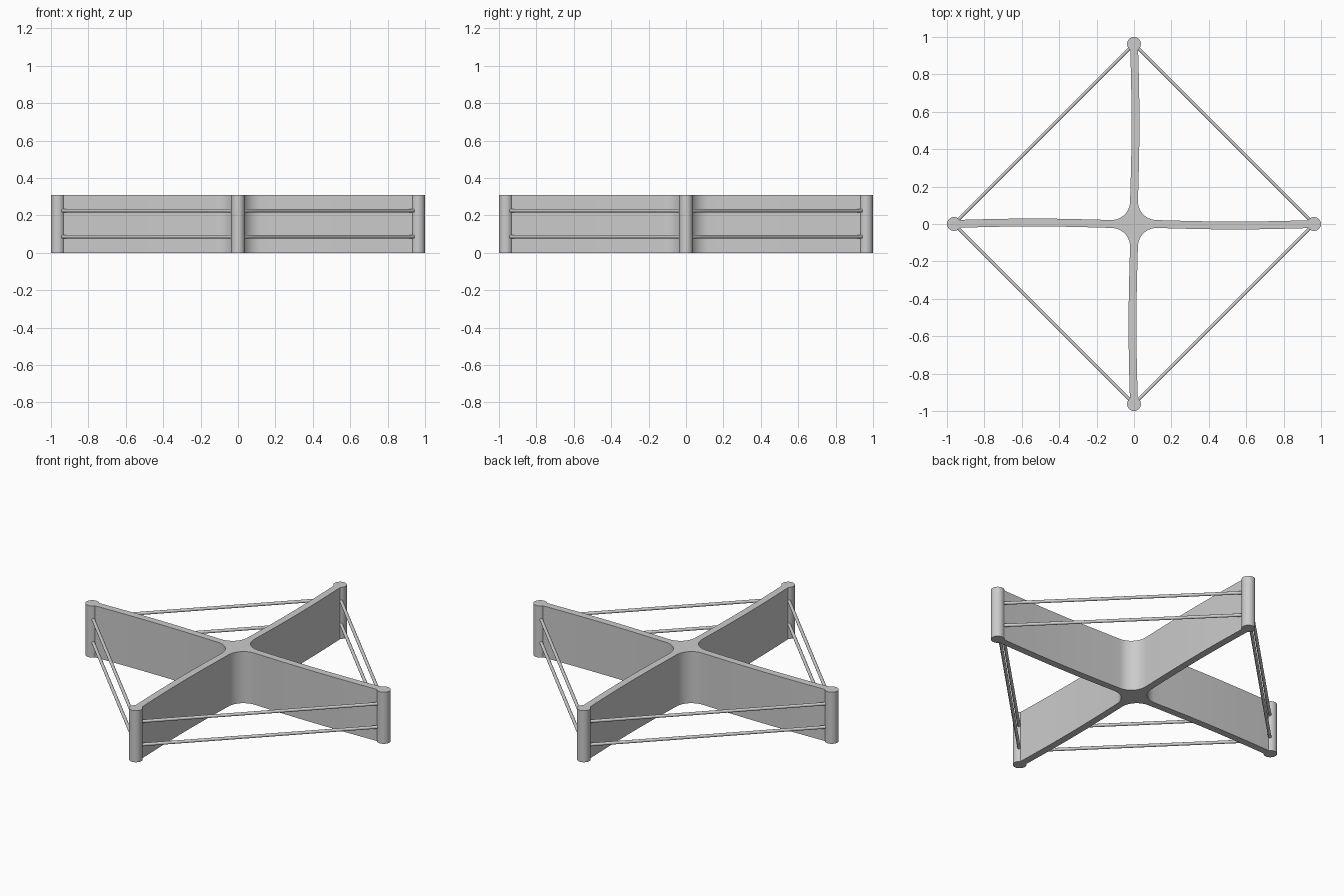
import bpy, bmesh
from math import sin, cos, pi, radians
from mathutils import Vector, Matrix

if "Cube" in bpy.data.objects:
    bpy.data.objects.remove(bpy.data.objects["Cube"])

HEIGHT = 0.308
REACH = 0.963      # centre to post axis
POST_R = 0.037
HALF = 0.021       # half thickness of an arm
FILLET = 0.1
START = HALF + FILLET
BOW = 0.008

grey = bpy.data.materials.new("plain grey")
grey.use_nodes = True
colour = (0.6, 0.6, 0.6, 1)
grey.diffuse_color = colour
grey.node_tree.nodes["Principled BSDF"].inputs["Base Color"].default_value = colour


def finish(obj):
    obj.data.materials.clear()
    obj.data.materials.append(grey)
    bpy.ops.object.select_all(action="DESELECT")
    obj.select_set(True)
    bpy.context.view_layer.objects.active = obj
    bpy.ops.object.shade_smooth_by_angle(angle=radians(35))


def cylinder(name, a, b, radius, sides):
    axis = b - a
    bpy.ops.mesh.primitive_cylinder_add(vertices=sides, radius=radius,
                                        depth=axis.length, location=(a + b) / 2)
    obj = bpy.context.object
    obj.name = name
    obj.rotation_euler = axis.to_track_quat("Z", "Y").to_euler()
    finish(obj)


def bow(x):
    return -BOW * sin(pi * (x - START) / (REACH - START))


# Cross-shaped body: one quarter outline, turned four times and extruded
steps = 14
xs = [START + (REACH - START) * i / steps for i in range(steps + 1)]
quarter = [(x, bow(x) - HALF) for x in xs]
quarter += [(x, bow(x) + HALF) for x in reversed(xs)]
for i in range(1, 12):
    a = 1.5 * pi - 0.5 * pi * i / 12
    quarter.append((START + FILLET * cos(a), START + FILLET * sin(a)))

bm = bmesh.new()
verts = []
for k in range(4):
    turn = Matrix.Rotation(k * pi / 2, 3, "Z")
    verts += [bm.verts.new(turn @ Vector((x, y, 0))) for x, y in quarter]
base = bm.faces.new(verts)
top = bmesh.ops.extrude_face_region(bm, geom=[base], use_keep_orig=True)
bmesh.ops.translate(bm, vec=(0, 0, HEIGHT),
                    verts=[g for g in top["geom"] if isinstance(g, bmesh.types.BMVert)])
bmesh.ops.recalc_face_normals(bm, faces=bm.faces)
mesh = bpy.data.meshes.new("cross_body")
bm.to_mesh(mesh)
bm.free()
body = bpy.data.objects.new("cross_body", mesh)
bpy.context.collection.objects.link(body)
finish(body)

# End posts, and the paired rods that tie each post to the next
names = ["left", "back", "right", "front"]
tips = [Vector((REACH * x, REACH * y, 0)) for x, y in ((1, 0), (0, 1), (-1, 0), (0, -1))]
for k, name in enumerate(names):
    cylinder(name + "_post", tips[k], tips[k] + Vector((0, 0, HEIGHT)), POST_R, 48)
    for level, z in (("lower", 0.086), ("upper", 0.225)):
        lift = Vector((0, 0, z))
        cylinder(f"{level}_rod_{name}_to_{names[(k + 1) % 4]}",
                 tips[k] + lift, tips[(k + 1) % 4] + lift, 0.009, 20)
